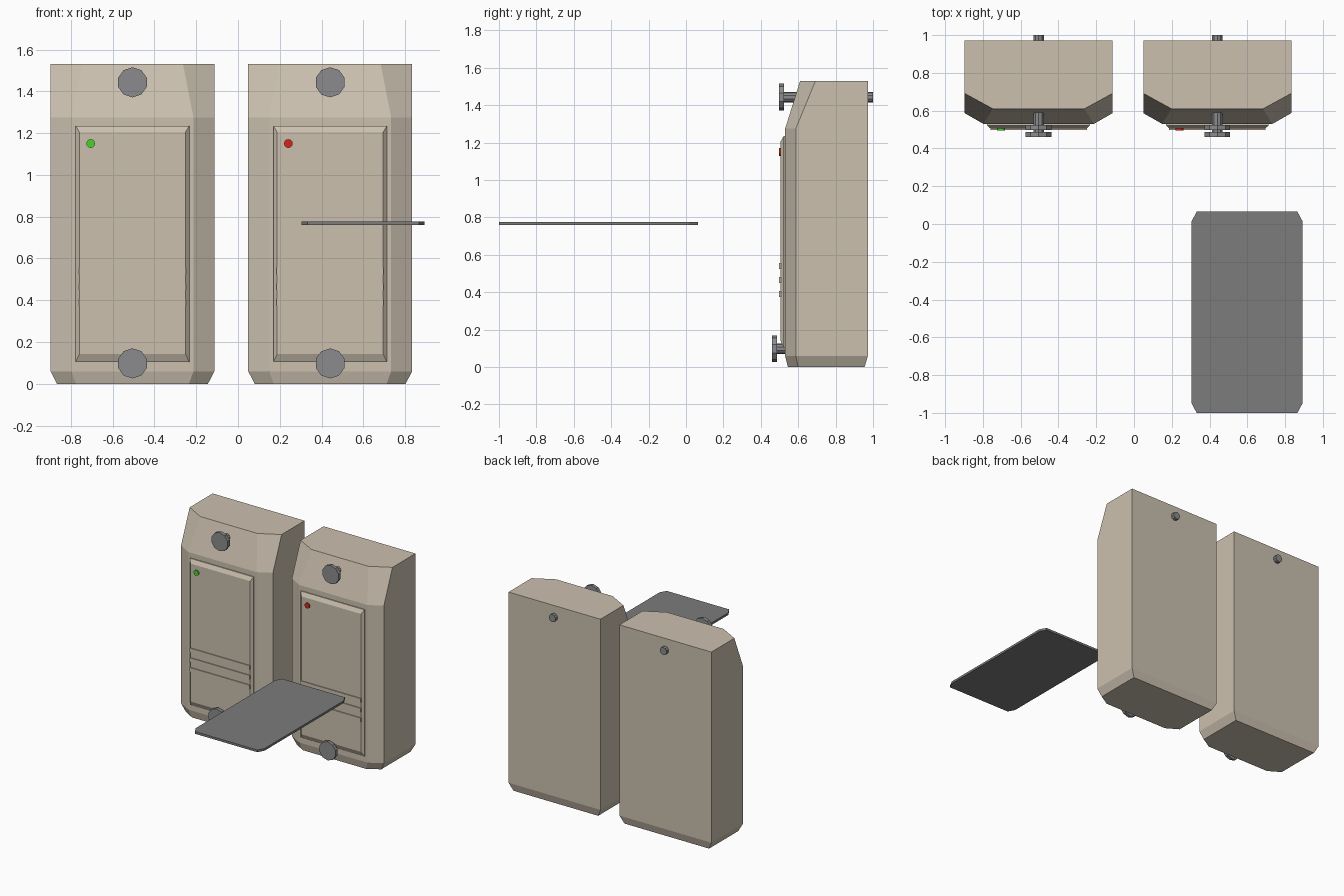
import bpy, bmesh, math

if "Cube" in bpy.data.objects:
    bpy.data.objects.remove(bpy.data.objects["Cube"])


def material(name, rgb):
    m = bpy.data.materials.new(name)
    m.diffuse_color = (*rgb, 1)
    m.use_nodes = True
    m.node_tree.nodes["Principled BSDF"].inputs["Base Color"].default_value = m.diffuse_color
    return m


TAN = material("tan_case", (0.60, 0.53, 0.43))
METAL = material("grey_metal", (0.26, 0.26, 0.27))
CARD = material("dark_card", (0.20, 0.20, 0.20))
GREEN = material("green_light", (0.06, 0.65, 0.02))
RED = material("red_light", (0.65, 0.02, 0.01))


def loft(name, rings, mat):
    """Closed solid from rings that share the same point count."""
    bm = bmesh.new()
    loops = [[bm.verts.new(p) for p in ring] for ring in rings]
    n = len(loops[0])
    for a, b in zip(loops, loops[1:]):
        for i in range(n):
            j = (i + 1) % n
            bm.faces.new((a[i], a[j], b[j], b[i]))
    bm.faces.new(loops[0][::-1])
    bm.faces.new(loops[-1])
    bmesh.ops.recalc_face_normals(bm, faces=bm.faces)
    me = bpy.data.meshes.new(name)
    bm.to_mesh(me)
    bm.free()
    me.materials.append(mat)
    ob = bpy.data.objects.new(name, me)
    bpy.context.collection.objects.link(ob)
    return ob


def case_ring(cx, half, half_front, back, side, front, z):
    return [(cx - half, back, z), (cx - half, side, z), (cx - half_front, front, z),
            (cx + half_front, front, z), (cx + half, side, z), (cx + half, back, z)]


def rect(cx, half, y, z0, z1):
    return [(cx - half, y, z0), (cx + half, y, z0), (cx + half, y, z1), (cx - half, y, z1)]


def disc(cx, cz, r, y, n=10):
    return [(cx + r * math.sin(2 * math.pi * i / n), y,
             cz + r * math.cos(2 * math.pi * i / n)) for i in range(n)]


def door_reader(tag, cx, light):
    # case with chamfered front, sloped top and tapered base
    loft(tag + "_case", [
        case_ring(cx, 0.361, 0.27, 0.955, 0.60, 0.545, 0),
        case_ring(cx, 0.392, 0.292, 0.972, 0.587, 0.53, 0.06),
        case_ring(cx, 0.392, 0.292, 0.972, 0.587, 0.53, 1.275),
        case_ring(cx, 0.392, 0.242, 0.972, 0.692, 0.61, 1.53)], TAN)
    # raised front panel with bevelled rim
    loft(tag + "_panel", [
        rect(cx, 0.272, 0.56, 0.105, 1.235),
        rect(cx, 0.272, 0.522, 0.105, 1.235),
        rect(cx, 0.254, 0.505, 0.142, 1.205)], TAN)
    # three thin raised strips
    for i, z in enumerate((0.39, 0.465, 0.54)):
        loft(f"{tag}_strip_{i + 1}", [
            rect(cx, 0.256, 0.512, z - 0.016, z + 0.016),
            rect(cx, 0.256, 0.498, z - 0.016, z + 0.016)], TAN)
    # indicator light
    loft(tag + "_light", [disc(cx - 0.2, 1.15, 0.021, y, 12) for y in (0.515, 0.496)], light)
    # mounting bolts running back through the case
    for part, cz, y in (("upper_bolt", 1.443, 0.497), ("lower_bolt", 0.098, 0.46)):
        loft(f"{tag}_{part}", [
            disc(cx, cz, 0.072, y), disc(cx, cz, 0.072, y + 0.026),
            disc(cx, cz, 0.029, y + 0.026), disc(cx, cz, 0.029, y + 0.503)], METAL)


door_reader("left_reader", -0.505, GREEN)
door_reader("right_reader", 0.441, RED)

# flat key card with clipped corners
x0, x1, y0, y1, dx, dy = 0.305, 0.892, -1.0, 0.065, 0.027, 0.05
outline = [(x0 + dx, y0), (x1 - dx, y0), (x1, y0 + dy), (x1, y1 - dy),
           (x1 - dx, y1), (x0 + dx, y1), (x0, y1 - dy), (x0, y0 + dy)]
loft("key_card", [[(x, y, z) for x, y in outline] for z in (0.76, 0.777)], CARD)
